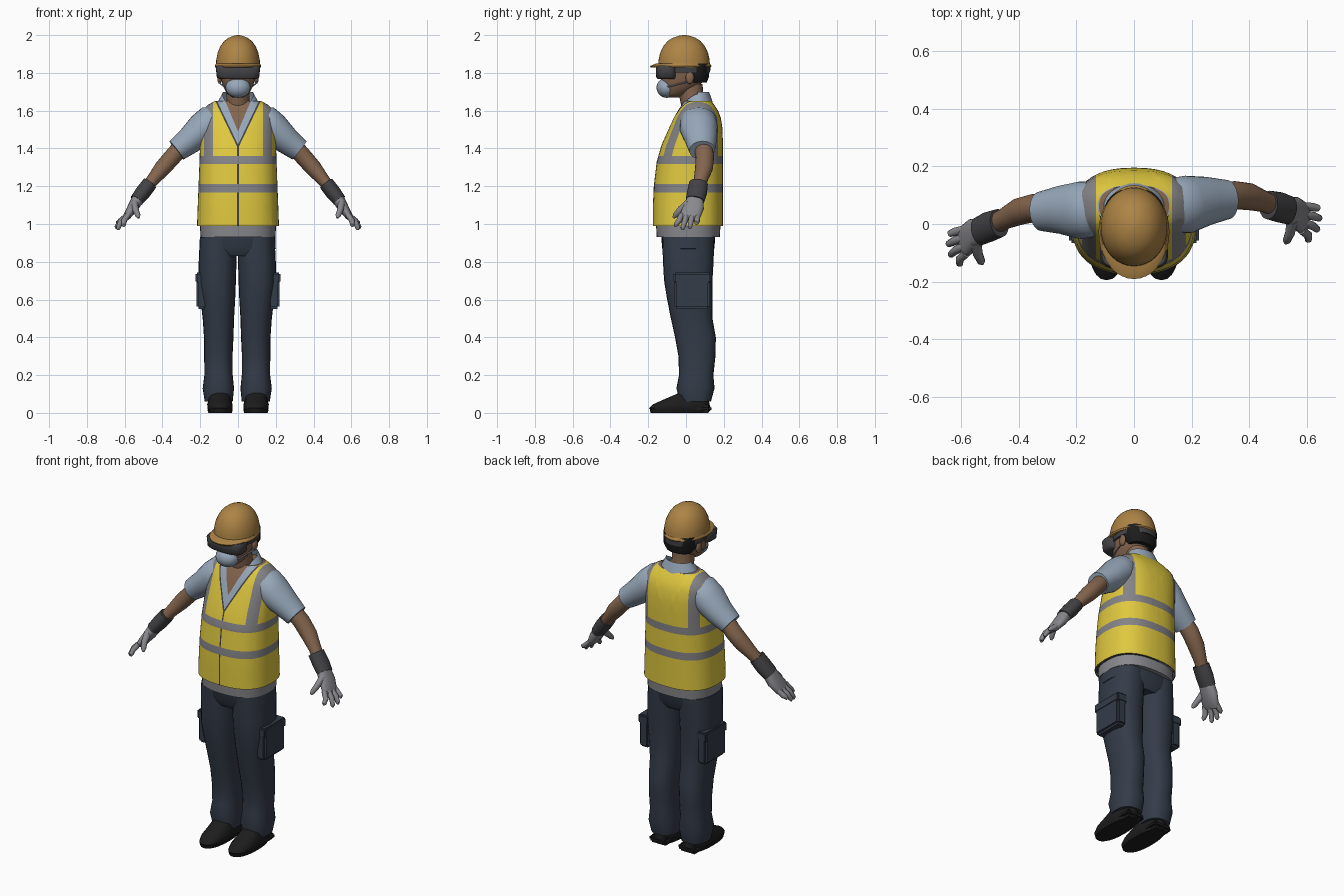
import bpy, bmesh, math
from mathutils import Vector, Matrix

cube = bpy.data.objects.get("Cube")
if cube:
    bpy.data.objects.remove(cube, do_unlink=True)


def material(name, r, g, b):
    m = bpy.data.materials.new(name)
    m.use_nodes = True
    m.diffuse_color = (r, g, b, 1)
    bsdf = next(n for n in m.node_tree.nodes if n.type == "BSDF_PRINCIPLED")
    bsdf.inputs["Base Color"].default_value = (r, g, b, 1)
    bsdf.inputs["Roughness"].default_value = 0.8
    return m


YELLOW = material("safety_yellow", 0.74, 0.58, 0.05)
SILVER = material("reflective_grey", 0.23, 0.23, 0.24)
SHIRT = material("pale_blue", 0.31, 0.39, 0.49)
SKIN = material("skin", 0.23, 0.13, 0.075)
ORANGE = material("helmet_ochre", 0.42, 0.23, 0.06)
NAVY = material("navy_cloth", 0.034, 0.045, 0.066)
BLACK = material("black", 0.012, 0.012, 0.013)
DARK = material("dark_grey", 0.055, 0.055, 0.06)
GLOVE = material("glove_grey", 0.25, 0.25, 0.27)


def finish(name, bm, mats, angle=45):
    mesh = bpy.data.meshes.new(name)
    bm.to_mesh(mesh)
    bm.free()
    for m in mats:
        mesh.materials.append(m)
    obj = bpy.data.objects.new(name, mesh)
    bpy.context.scene.collection.objects.link(obj)
    bpy.ops.object.select_all(action="DESELECT")
    obj.select_set(True)
    bpy.context.view_layer.objects.active = obj
    bpy.ops.object.shade_smooth_by_angle(angle=math.radians(angle))
    return obj


def tube(name, pts, mats, sides=20, power=2.0, flat=False, cuts=(), rule=None):
    """Loft superellipse rings through points (x, y, z, width radius, depth radius)."""
    bm = bmesh.new()
    pos = [Vector(p[:3]) for p in pts]
    rings = []
    for i, p in enumerate(pts):
        t = pos[min(i + 1, len(pos) - 1)] - pos[max(i - 1, 0)]
        t = Vector((0, 0, 1)) if flat else t.normalized()
        deep = Vector((0, 1, 0))
        deep = (deep - t * deep.dot(t)).normalized()
        wide = deep.cross(t)
        ring = []
        for k in range(sides):
            a = math.tau * k / sides
            c, s = math.cos(a), math.sin(a)
            u = math.copysign(abs(c) ** (2 / power), c) * p[3]
            v = math.copysign(abs(s) ** (2 / power), s) * p[4]
            ring.append(bm.verts.new(pos[i] + wide * u + deep * v))
        rings.append(ring)
    for a, b in zip(rings, rings[1:]):
        for k in range(sides):
            j = (k + 1) % sides
            bm.faces.new((a[k], a[j], b[j], b[k]))
    bm.faces.new(rings[0])
    bm.faces.new(rings[-1])
    bmesh.ops.recalc_face_normals(bm, faces=bm.faces[:])
    # Cut clean colour borders, then colour or remove faces by rule
    for co, no in cuts:
        bmesh.ops.bisect_plane(bm, geom=bm.verts[:] + bm.edges[:] + bm.faces[:],
                               dist=1e-5, plane_co=co, plane_no=no)
    if rule:
        gone = []
        for f in bm.faces:
            index = rule(f.calc_center_median(), f.normal)
            if index < 0:
                gone.append(f)
            else:
                f.material_index = index
        bmesh.ops.delete(bm, geom=gone, context="FACES")
    return finish(name, bm, mats)


def ball(name, centre, radii, mat):
    bm = bmesh.new()
    bmesh.ops.create_uvsphere(bm, u_segments=24, v_segments=14, radius=1,
                              matrix=Matrix.Translation(centre) @ Matrix.Diagonal((*radii, 1)))
    return finish(name, bm, [mat])


def box(name, centre, size, mat, bevel=0.012):
    bm = bmesh.new()
    bmesh.ops.create_cube(bm, size=1,
                          matrix=Matrix.Translation(centre) @ Matrix.Diagonal((*size, 1)))
    bmesh.ops.bevel(bm, geom=bm.edges[:], offset=bevel, segments=2, affect="EDGES")
    return finish(name, bm, [mat])


def vee(z, slope):
    return [((0, 0, z), (s, 0, -slope)) for s in (-1, 1)]


def in_vee(c, z, slope):
    return c.y < 0.06 and abs(c.x) < slope * (c.z - z)


# Torso: shirt body under an open-necked vest
torso = [(0, .01, .99, .217, .185), (0, .01, 1.1, .213, .185), (0, .0125, 1.2, .209, .183),
         (0, .02, 1.33, .204, .175), (0, .033, 1.42, .201, .162), (0, .05, 1.5, .2, .144),
         (0, .058, 1.56, .2, .127), (0, .062, 1.6, .192, .108), (0, .062, 1.63, .16, .088),
         (0, .062, 1.65, .125, .073)]
back_cut = [((0, .06, 0), (0, 1, 0))]

body = [(x, y, z, w * .97, d * .97) for x, y, z, w, d in torso]
tube("shirt_body", body, [SHIRT, SKIN], 48, 2.5, True, vee(1.49, .42) + back_cut,
     lambda c, n: int(in_vee(c, 1.49, .42) or n.z > .95))

bands = ((1.168, 1.212), (1.317, 1.36))
vest_cuts = [((0, 0, z), (0, 0, 1)) for band in bands for z in band]
vest_cuts += [((s * x, 0, 0), (1, 0, 0)) for s in (-1, 1) for x in (.004, .132, .18)]
vest_cuts += vee(1.42, .48) + vee(1.4, .48) + back_cut


def vest_rule(c, n):
    if in_vee(c, 1.42, .48) or (c.z > 1.649 and n.z > .9):
        return -1
    if n.z < -.9 or in_vee(c, 1.4, .48):
        return 2
    if any(lo < c.z < hi for lo, hi in bands):
        return 1
    if abs(c.x) < .004 and c.y < 0:
        return 2
    return int(c.z > 1.36 and .132 < abs(c.x) < .18)


tube("safety_vest", torso, [YELLOW, SILVER, DARK], 48, 2.5, True, vest_cuts, vest_rule)
tube("shirt_hem", [(0, .012, .93, .198, .167), (0, .012, 1.02, .203, .172)], [GLOVE], 40, 2.5, True)
tube("shirt_collar", [(0, .06, 1.62, .12, .088), (0, .062, 1.66, .1, .074), (0, .066, 1.7, .078, .056)],
     [SHIRT], 32, 2, True, vee(1.5, .45) + back_cut,
     lambda c, n: -1 if in_vee(c, 1.5, .45) or abs(n.z) > .95 else 0)

# Head and neck
tube("neck", [(0, .045, 1.6, .07, .065), (0, .03, 1.66, .06, .062), (0, .02, 1.74, .062, .068)],
     [SKIN], 24, 2, True)
tube("head", [(0, -.07, 1.67, .03, .035), (0, -.055, 1.69, .058, .068), (0, -.03, 1.73, .08, .1),
              (0, -.012, 1.78, .093, .122), (0, -.008, 1.85, .1, .126)], [SKIN], 28, 2.1, True)
tube("hair", [(0, .06, 1.75, .075, .05), (0, .05, 1.78, .097, .072), (0, .045, 1.85, .101, .078)],
     [BLACK], 28, 2.2, True)
for s, side in ((1, "left"), (-1, "right")):
    ball(side + "_ear", (s * .097, .02, 1.775), (.013, .022, .033), SKIN)
    tube(side + "_mask_strap", [(s * .07, -.1, 1.725, .004, .004), (s * .09, -.04, 1.74, .004, .004),
                                (s * .102, .02, 1.755, .004, .004)], [GLOVE], 8)

# Mask, goggles and hard hat
ball("face_mask", (0, -.102, 1.722), (.066, .054, .054), SHIRT)
tube("goggles", [(0, -.1, 1.768, .1, .05), (0, -.102, 1.778, .112, .056), (0, -.102, 1.828, .118, .058),
                 (0, -.1, 1.838, .112, .054)], [DARK], 36, 3.2, True)
tube("goggle_strap", [(0, 0, 1.802, .107, .128), (0, 0, 1.832, .109, .129)], [DARK], 32, 2.1, True)
tube("helmet_dome", [(0, -.01, 1.832, .117, .137), (0, -.01, 1.87, .115, .135), (0, -.01, 1.905, .108, .127),
                     (0, -.01, 1.94, .094, .111), (0, -.01, 1.968, .074, .088), (0, -.01, 1.986, .05, .06),
                     (0, -.01, 1.996, .025, .03), (0, -.01, 2, .006, .008)], [ORANGE], 36, 2.05, True)
tube("helmet_brim", [(0, -.03, 1.828, .119, .157), (0, -.028, 1.836, .123, .163),
                     (0, -.015, 1.85, .117, .142)], [ORANGE], 36, 2, True)


# Arms: the right arm is held slightly further forward
def arm_path(s, pts):
    return [(s * x, y - (.15 * (x - .05) if s < 0 else 0), z, w, d) for x, y, z, w, d in pts]


for s, side in ((1, "left"), (-1, "right")):
    tube(side + "_sleeve", arm_path(s, [(.1, .065, 1.57, .06, .07), (.14, .065, 1.55, .083, .096),
                                        (.185, .068, 1.505, .088, .1), (.255, .08, 1.444, .073, .084),
                                        (.325, .085, 1.39, .061, .068)]), [SHIRT], 28)
    tube(side + "_forearm", arm_path(s, [(.29, .09, 1.42, .046, .048), (.35, .1, 1.352, .046, .049),
                                         (.4, .095, 1.295, .044, .047), (.45, .078, 1.235, .034, .037),
                                         (.51, .055, 1.16, .028, .034)]), [SKIN])
    tube(side + "_glove_cuff", arm_path(s, [(.467, .066, 1.215, .04, .05), (.505, .058, 1.165, .041, .053),
                                            (.537, .048, 1.125, .036, .05)]), [DARK])
    tube(side + "_palm", arm_path(s, [(.525, .05, 1.14, .033, .042), (.555, .042, 1.09, .029, .054),
                                      (.585, .022, 1.045, .021, .055), (.6, .015, 1.025, .012, .046)]),
         [GLOVE], 20, 2.4)
    for i, (tip_x, tip_y, tip_z) in enumerate(((.605, -.055, .985), (.635, -.018, .968),
                                              (.643, .02, .973), (.638, .055, .995))):
        root_y = -.022 + i * .028
        mid_x, mid_y = (.588 + tip_x) / 2 + .008, (root_y + tip_y) / 2
        tube(f"{side}_finger_{i + 1}",
             arm_path(s, [(.582, root_y, 1.05, .015, .015), (mid_x, mid_y, 1.015, .015, .015),
                          (tip_x, tip_y, tip_z + .01, .012, .012), (tip_x, tip_y, tip_z, .005, .005)]),
             [GLOVE], 10)
    tube(side + "_thumb", arm_path(s, [(.548, .015, 1.11, .02, .024), (.542, -.03, 1.075, .017, .018),
                                       (.53, -.058, 1.045, .014, .014), (.526, -.066, 1.032, .006, .006)]),
         [GLOVE], 12)

# Trousers, cargo pockets and boots
tube("trouser_hips", [(0, .012, .83, .15, .115), (0, .012, .87, .2, .138), (0, .012, .97, .196, .146)],
     [NAVY], 36, 2.5, True)
for s, side in ((1, "left"), (-1, "right")):
    leg = [(.1, .012, .93, .098, .138), (.104, .012, .8, .1, .134), (.107, .012, .7, .1, .128),
           (.103, .02, .6, .092, .12), (.1, .03, .5, .083, .11), (.098, .05, .4, .078, .108),
           (.1, .058, .3, .075, .098), (.099, .054, .2, .075, .091), (.1, .05, .13, .083, .101),
           (.098, .05, .06, .074, .082)]
    tube(side + "_trouser_leg", [(s * x - .004, *rest) for x, *rest in leg], [NAVY], 24, 2.4, True)
    box(side + "_cargo_pocket", (s * .19, .033, .645), (.062, .19, .19), NAVY)
    box(side + "_pocket_flap", (s * .19, .033, .715), (.07, .198, .055), NAVY, .008)
    tube(side + "_boot", [(s * .095, -.03, .012, .06, .158), (s * .095, -.032, .025, .067, .163),
                          (s * .096, -.025, .045, .067, .15), (s * .096, 0, .07, .06, .12),
                          (s * .097, .035, .1, .055, .085), (s * .097, .05, .13, .05, .07)],
         [BLACK], 24, 2.3, True)
    tube(side + "_boot_sole", [(s * .095, -.035, 0, .062, .152), (s * .095, -.03, .018, .068, .162)],
         [BLACK], 24, 2.3, True)
    box(side + "_boot_heel", (s * .095, .08, .022), (.12, .11, .044), BLACK, .015)
